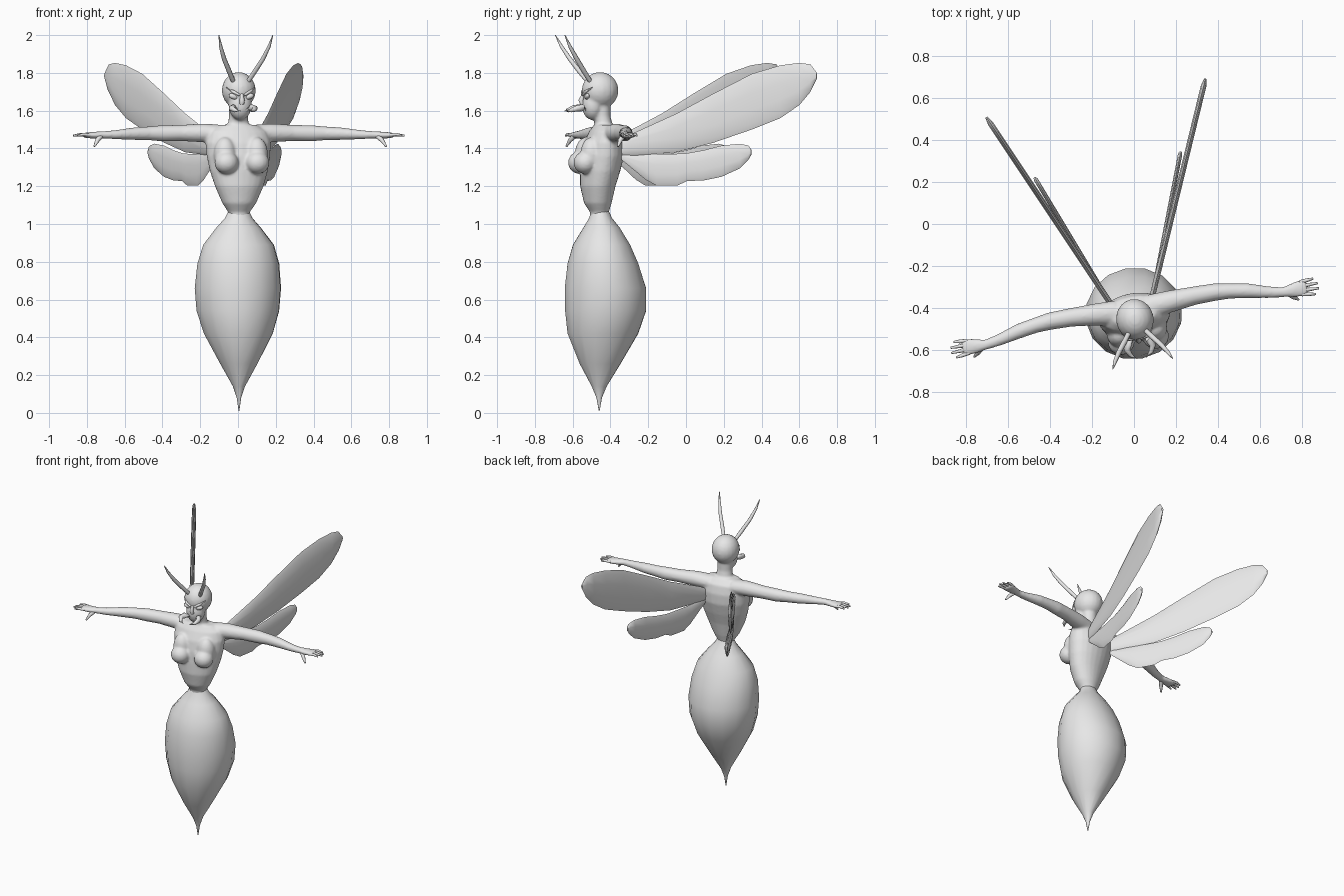
import bpy
import bmesh
import math
from mathutils import Matrix, Vector

default_cube = bpy.data.objects.get("Cube")
if default_cube:
    bpy.data.objects.remove(default_cube, do_unlink=True)

# The whole figure is turned slightly and stands forward of the centre
FACING = Matrix.Translation((0, -0.43, 0)) @ Matrix.Rotation(math.radians(10), 4, "Z")

grey = bpy.data.materials.new("plain_grey")
grey.use_nodes = True
grey.diffuse_color = (0.8, 0.8, 0.8, 1)
grey.node_tree.nodes["Principled BSDF"].inputs["Base Color"].default_value = grey.diffuse_color


def loft(bm, rings, sides):
    """Skin a row of ellipses, each given as centre, first and second radius vector."""
    loops = []
    for centre, u, v in rings:
        angles = [math.tau * i / sides for i in range(sides)]
        loops.append([bm.verts.new(centre + u * math.cos(a) + v * math.sin(a)) for a in angles])
    for low, high in zip(loops, loops[1:]):
        for i in range(sides):
            j = (i + 1) % sides
            bm.faces.new((low[i], low[j], high[j], high[i]))
    bm.faces.new(loops[0])
    bm.faces.new(loops[-1])


def upright(bm, rows, sides):
    """Loft from rows of height, half width, front y and back y."""
    rings = []
    for z, half, front, back in rows:
        centre = Vector((0, (front + back) / 2, z))
        rings.append((centre, Vector((half, 0, 0)), Vector((0, (back - front) / 2, 0))))
    loft(bm, rings, sides)


def sweep(bm, path, radii, side=1, sides=8):
    """Loft round rings along a path, mirrored in x when side is negative."""
    points = [Vector((x * side, y, z)) for x, y, z in path]
    rings = []
    for i, point in enumerate(points):
        along = (points[min(i + 1, len(points) - 1)] - points[max(i - 1, 0)]).normalized()
        u = along.orthogonal().normalized()
        rings.append((point, u * radii[i], along.cross(u) * radii[i]))
    loft(bm, rings, sides)


def ball(bm, centre, radii, tilt=0):
    place = Matrix.Translation(centre) @ Matrix.Rotation(tilt, 4, "Y")
    bmesh.ops.create_uvsphere(bm, u_segments=20, v_segments=12, radius=1,
                              matrix=place @ Matrix.Diagonal((*radii, 1)))


def finish(bm, name, sharp=60):
    bmesh.ops.recalc_face_normals(bm, faces=bm.faces)
    mesh = bpy.data.meshes.new(name)
    bm.to_mesh(mesh)
    bm.free()
    mesh.materials.append(grey)
    mesh.shade_smooth()
    mesh.set_sharp_from_angle(angle=math.radians(sharp))
    obj = bpy.data.objects.new(name, mesh)
    bpy.context.collection.objects.link(obj)
    obj.matrix_world = FACING
    return obj


# Pointed abdomen
bm = bmesh.new()
upright(bm, [
    (0.01, 0.002, -0.032, -0.028), (0.08, 0.012, -0.045, -0.015),
    (0.14, 0.032, -0.07, 0.01), (0.26, 0.1, -0.135, 0.085),
    (0.42, 0.185, -0.2, 0.18), (0.54, 0.222, -0.213, 0.222),
    (0.66, 0.232, -0.215, 0.222), (0.79, 0.22, -0.2, 0.18),
    (0.89, 0.19, -0.17, 0.135), (0.98, 0.12, -0.115, 0.08),
    (1.03, 0.075, -0.085, 0.04), (1.07, 0.055, -0.07, 0.02)], 16)
finish(bm, "abdomen")

# Torso, neck, head, chest and arms, fused into one skin
bm = bmesh.new()
upright(bm, [
    (1.03, 0.056, -0.08, 0.025), (1.06, 0.056, -0.077, 0.02),
    (1.11, 0.09, -0.11, 0.035), (1.2, 0.13, -0.13, 0.055),
    (1.28, 0.155, -0.13, 0.08), (1.36, 0.17, -0.125, 0.1),
    (1.43, 0.175, -0.11, 0.1), (1.49, 0.16, -0.08, 0.085),
    (1.525, 0.1, -0.055, 0.05)], 24)
upright(bm, [(1.46, 0.08, -0.07, 0.06), (1.53, 0.056, -0.055, 0.04),
             (1.57, 0.05, -0.06, 0.03), (1.66, 0.052, -0.07, 0.03)], 20)
ball(bm, (0, -0.025, 1.707), (0.09, 0.098, 0.097))
ball(bm, (0, -0.065, 1.63), (0.062, 0.058, 0.08))
arm_rows = [
    (0.08, 0.02, 1.475, 0.06, 0.05), (0.18, 0.03, 1.482, 0.053, 0.05),
    (0.3, 0.037, 1.482, 0.044, 0.043), (0.4, 0.037, 1.48, 0.042, 0.043),
    (0.47, 0.03, 1.48, 0.037, 0.037), (0.56, 0.015, 1.478, 0.036, 0.033),
    (0.66, -0.01, 1.473, 0.028, 0.024), (0.72, -0.02, 1.472, 0.024, 0.02),
    (0.78, -0.018, 1.47, 0.037, 0.018), (0.82, -0.016, 1.47, 0.042, 0.015),
    (0.835, -0.015, 1.47, 0.035, 0.01)]
for side in (-1, 1):
    loft(bm, [(Vector((x * side, y, z)), Vector((0, ry, 0)), Vector((0, 0, rz)))
              for x, y, z, ry, rz in arm_rows], 16)
    # Chest, with a slope running up to the collar
    ball(bm, (0.083 * side, -0.12, 1.325), (0.064, 0.062, 0.06))
    ball(bm, (0.085 * side, -0.085, 1.37), (0.06, 0.06, 0.09))
body = finish(bm, "body")
fuse = body.modifiers.new("fuse", "REMESH")
fuse.mode = "VOXEL"
fuse.voxel_size = 0.008
fuse.use_smooth_shade = True
soften = body.modifiers.new("soften", "SMOOTH")
soften.factor = 0.5
soften.iterations = 5

# Nose
bm = bmesh.new()
sweep(bm, [(0, -0.112, 1.69), (0, -0.128, 1.655), (0, -0.12, 1.635)], [0.008, 0.014, 0.012])
finish(bm, "nose")


def wing(name, side, rows, angle, thick):
    """Flat blade from rows of distance out, top height and bottom height."""
    out = Vector((side * math.sin(angle), math.cos(angle), 0))
    flat = Vector((out.y, -out.x, 0))
    root = Vector((side * 0.11, 0.09, 0))
    bm = bmesh.new()
    rings = []
    for reach, top, bottom in rows:
        half = (top - bottom) / 2
        centre = root + out * reach + Vector((0, 0, bottom + half))
        rings.append((centre, Vector((0, 0, half)), flat * min(thick, half * 0.4)))
    loft(bm, rings, 10)
    finish(bm, name, 50)


for side, label in ((-1, "right"), (1, "left")):
    # Wings
    wing(label + "_fore_wing", side, [
        (-0.03, 1.44, 1.36), (0.02, 1.47, 1.36), (0.28, 1.585, 1.38),
        (0.48, 1.69, 1.43), (0.69, 1.795, 1.5), (0.845, 1.84, 1.56),
        (0.95, 1.853, 1.63), (1.01, 1.845, 1.7), (1.045, 1.8, 1.77)],
        math.radians(23.7), 0.014)
    wing(label + "_hind_wing", side, [
        (-0.02, 1.37, 1.34), (0.11, 1.37, 1.235), (0.17, 1.37, 1.203),
        (0.285, 1.372, 1.205), (0.335, 1.375, 1.228), (0.42, 1.39, 1.23),
        (0.52, 1.415, 1.25), (0.62, 1.425, 1.295), (0.665, 1.415, 1.34),
        (0.68, 1.395, 1.365)], math.radians(21), 0.011)

    # Antenna
    bm = bmesh.new()
    sweep(bm, [(0.04, -0.085, 1.755), (0.07, -0.125, 1.81), (0.105, -0.17, 1.875),
               (0.13, -0.21, 1.94), (0.145, -0.24, 2.0)],
          [0.012, 0.013, 0.012, 0.009, 0.002], side)
    finish(bm, label + "_antenna")

    # Eye and slanted brow
    bm = bmesh.new()
    ball(bm, (0.043 * side, -0.103, 1.675), (0.026, 0.013, 0.014), -0.35 * side)
    finish(bm, label + "_eye")
    bm = bmesh.new()
    sweep(bm, [(0.012, -0.12, 1.682), (0.045, -0.112, 1.7), (0.076, -0.08, 1.722)],
          [0.006, 0.009, 0.003], side)
    finish(bm, label + "_brow")

    # Hooked mandible
    bm = bmesh.new()
    sweep(bm, [(0.02, -0.1, 1.605), (0.05, -0.13, 1.615), (0.062, -0.16, 1.612),
               (0.05, -0.19, 1.602), (0.022, -0.212, 1.598)],
          [0.016, 0.019, 0.016, 0.011, 0.002], side)
    finish(bm, label + "_mandible")

    # Fingers and thumb
    bm = bmesh.new()
    for i, tip in enumerate((0.87, 0.89, 0.888, 0.87)):
        base_y = -0.046 + 0.02 * i
        tip_y = -0.056 + 0.025 * i
        sweep(bm, [(0.805, base_y, 1.471), (0.84, (base_y + tip_y) / 2, 1.474),
                   (tip, tip_y, 1.468)], [0.009, 0.009, 0.005], side)
    sweep(bm, [(0.74, -0.028, 1.468), (0.765, -0.052, 1.443), (0.785, -0.068, 1.41)],
          [0.014, 0.012, 0.005], side)
    finish(bm, label + "_fingers")
